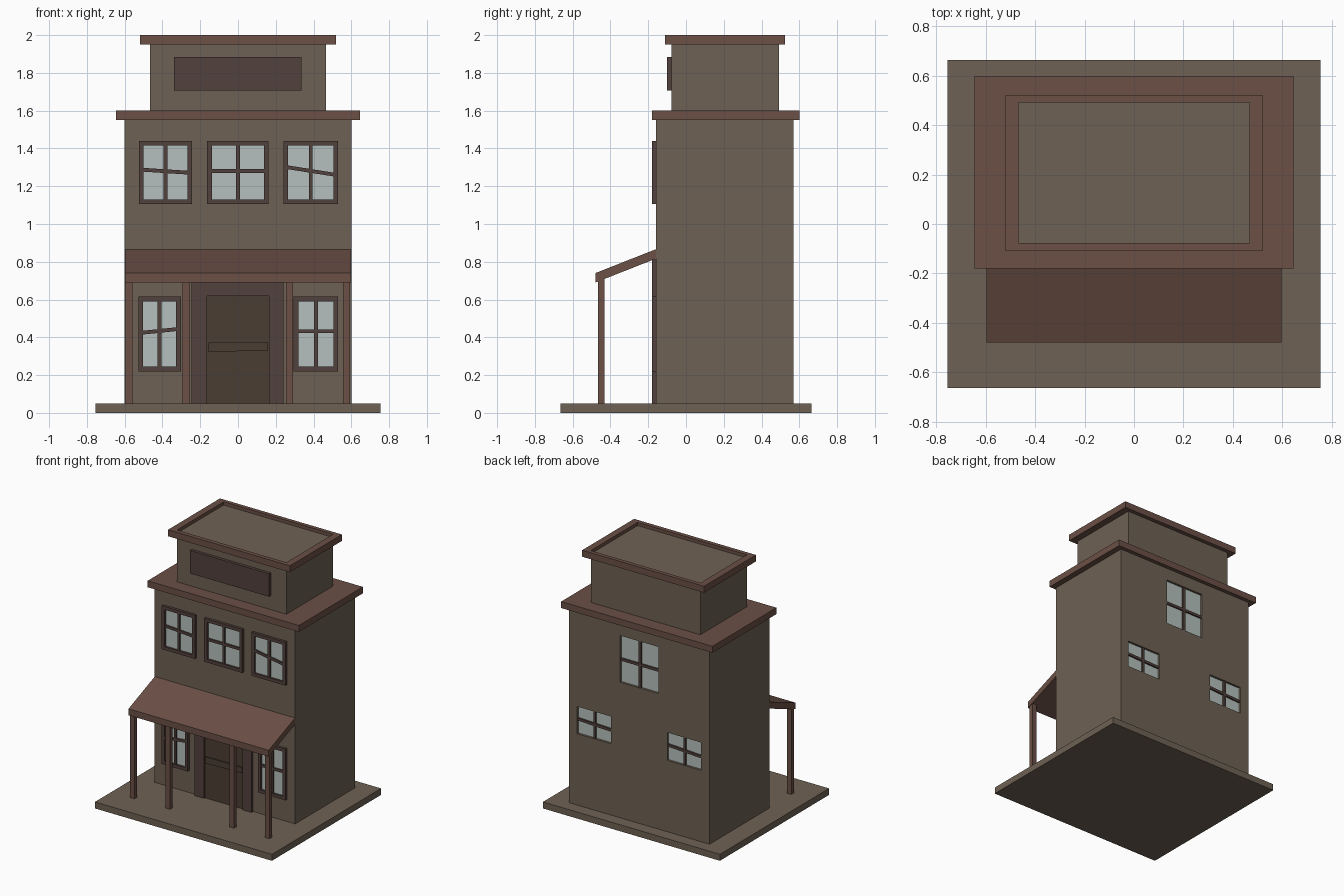
import bpy, bmesh

if "Cube" in bpy.data.objects:
    bpy.data.objects.remove(bpy.data.objects["Cube"])

def material(name, rgb):
    m = bpy.data.materials.new(name)
    m.diffuse_color = (*rgb, 1)
    m.use_nodes = True
    m.node_tree.nodes["Principled BSDF"].inputs["Base Color"].default_value = m.diffuse_color
    return m

WALL = material("wall_brown", (0.156, 0.12, 0.087))
TRIM = material("trim_red_brown", (0.147, 0.08, 0.061))
FRAME = material("frame_dark_brown", (0.085, 0.052, 0.045))
DOOR = material("door_brown", (0.07, 0.047, 0.033))
GLASS = material("glass_pale", (0.46, 0.53, 0.51))

def finish(name, bm, mat):
    bmesh.ops.recalc_face_normals(bm, faces=bm.faces)
    me = bpy.data.meshes.new(name)
    bm.to_mesh(me)
    bm.free()
    ob = bpy.data.objects.new(name, me)
    bpy.context.collection.objects.link(ob)
    if mat:
        me.materials.append(mat)
    return ob

def extrude(name, pts, vec, mat):
    """Closed polygon swept along a vector."""
    bm = bmesh.new()
    face = bm.faces.new([bm.verts.new(p) for p in pts])
    new = bmesh.ops.extrude_face_region(bm, geom=[face], use_keep_orig=True)["geom"]
    bmesh.ops.translate(bm, vec=vec, verts=[v for v in new if isinstance(v, bmesh.types.BMVert)])
    return finish(name, bm, mat)

def box(name, x0, x1, y0, y1, z0, z1, mat):
    return extrude(name, [(x0, y0, z0), (x1, y0, z0), (x1, y1, z0), (x0, y1, z0)],
                   (0, 0, z1 - z0), mat)

def cut(target, name, *dims):
    c = box(name, *dims, None)
    c.hide_render = True
    c.hide_viewport = True
    m = target.modifiers.new(name, 'BOOLEAN')
    m.object, m.operation, m.solver = c, 'DIFFERENCE', 'EXACT'

def bars(name, x0, x1, z0, z1, y0, y1, za, zb, w=0.02):
    """Window cross: upright plus a possibly crooked crossbar."""
    xc = (x0 + x1) / 2
    box(name + "_upright", xc - w / 2, xc + w / 2, y0, y1, z0, z1, FRAME)
    h = w / 2
    extrude(name + "_crossbar", [(x0, y0, za - h), (x1, y0, zb - h), (x1, y0, zb + h), (x0, y0, za + h)],
            (0, y1 - y0, 0), FRAME)

# Base, main storeys and first cornice
box("base", -0.755, 0.755, -0.665, 0.665, 0, 0.05, WALL)
body = box("main_walls", -0.6, 0.6, -0.16, 0.57, 0.05, 1.55, WALL)
box("main_cornice", -0.645, 0.645, -0.18, 0.6, 1.55, 1.6, TRIM)

# Upper block with a raised rim around the roof
box("upper_walls", -0.467, 0.467, -0.077, 0.492, 1.6, 1.975, WALL)
rim = box("upper_cornice", -0.52, 0.52, -0.11, 0.523, 1.95, 2.0, TRIM)
cut(rim, "rim_cutter", -0.467, 0.467, -0.077, 0.492, 1.9, 2.1)
box("sign_board", -0.338, 0.335, -0.1, -0.07, 1.708, 1.885, FRAME)

# Front windows: x0, x1, z0, z1, crossbar left and right heights
front = [(-0.525, -0.243, 1.105, 1.44, 1.287, 1.272),
         (-0.163, 0.162, 1.105, 1.44, 1.28, 1.28),
         (0.24, 0.53, 1.105, 1.44, 1.30, 1.262),
         (-0.527, -0.303, 0.22, 0.615, 0.425, 0.443),
         (0.295, 0.53, 0.22, 0.615, 0.432, 0.432)]
for i, (x0, x1, z0, z1, za, zb) in enumerate(front):
    n, f = f"front_window_{i + 1}", 0.025
    fr = box(n + "_frame", x0, x1, -0.18, -0.155, z0, z1, FRAME)
    inner = (x0 + f, x1 - f), (z0 + f, z1 - f)
    cut(fr, n + "_cutter", *inner[0], -0.3, 0, *inner[1])
    box(n + "_glass", *inner[0], -0.165, -0.157, *inner[1], GLASS)
    bars(n, *inner[0], *inner[1], -0.176, -0.164, za, zb)

# Back windows, recessed into the wall
back = [(-0.165, 0.165, 1.095, 1.455, 1.27, 1.27),
        (-0.525, -0.24, 0.6, 0.815, 0.70, 0.715),
        (0.24, 0.53, 0.6, 0.81, 0.70, 0.71)]
for i, (x0, x1, z0, z1, za, zb) in enumerate(back):
    n = f"back_window_{i + 1}"
    cut(body, n + "_cutter", x0, x1, 0.55, 0.7, z0, z1)
    box(n + "_glass", x0, x1, 0.545, 0.553, z0, z1, GLASS)
    bars(n, x0, x1, z0, z1, 0.552, 0.565, za, zb)

# Door, its crooked plank and surround
surround = box("door_surround", -0.245, 0.242, -0.18, -0.155, 0.05, 0.815, FRAME)
cut(surround, "door_cutter", -0.165, 0.165, -0.3, 0, 0, 0.62)
box("door", -0.165, 0.165, -0.168, -0.156, 0.05, 0.62, DOOR)
extrude("door_plank", [(-0.155, -0.178, 0.323), (0.16, -0.178, 0.33), (0.16, -0.178, 0.373), (-0.155, -0.178, 0.373)],
        (0, 0.015, 0), DOOR)

# Porch roof and posts with tops cut to the roof slope
extrude("porch_roof", [(-0.598, -0.48, 0.69), (-0.598, -0.48, 0.74), (-0.598, -0.158, 0.867), (-0.598, -0.158, 0.817)],
        (1.196, 0, 0), TRIM)
for i, x in enumerate((-0.596, -0.293, 0.253, 0.556)):
    extrude(f"porch_post_{i + 1}", [(x, -0.465, 0.05), (x, -0.432, 0.05), (x, -0.432, 0.715), (x, -0.465, 0.702)],
            (0.038, 0, 0), TRIM)
